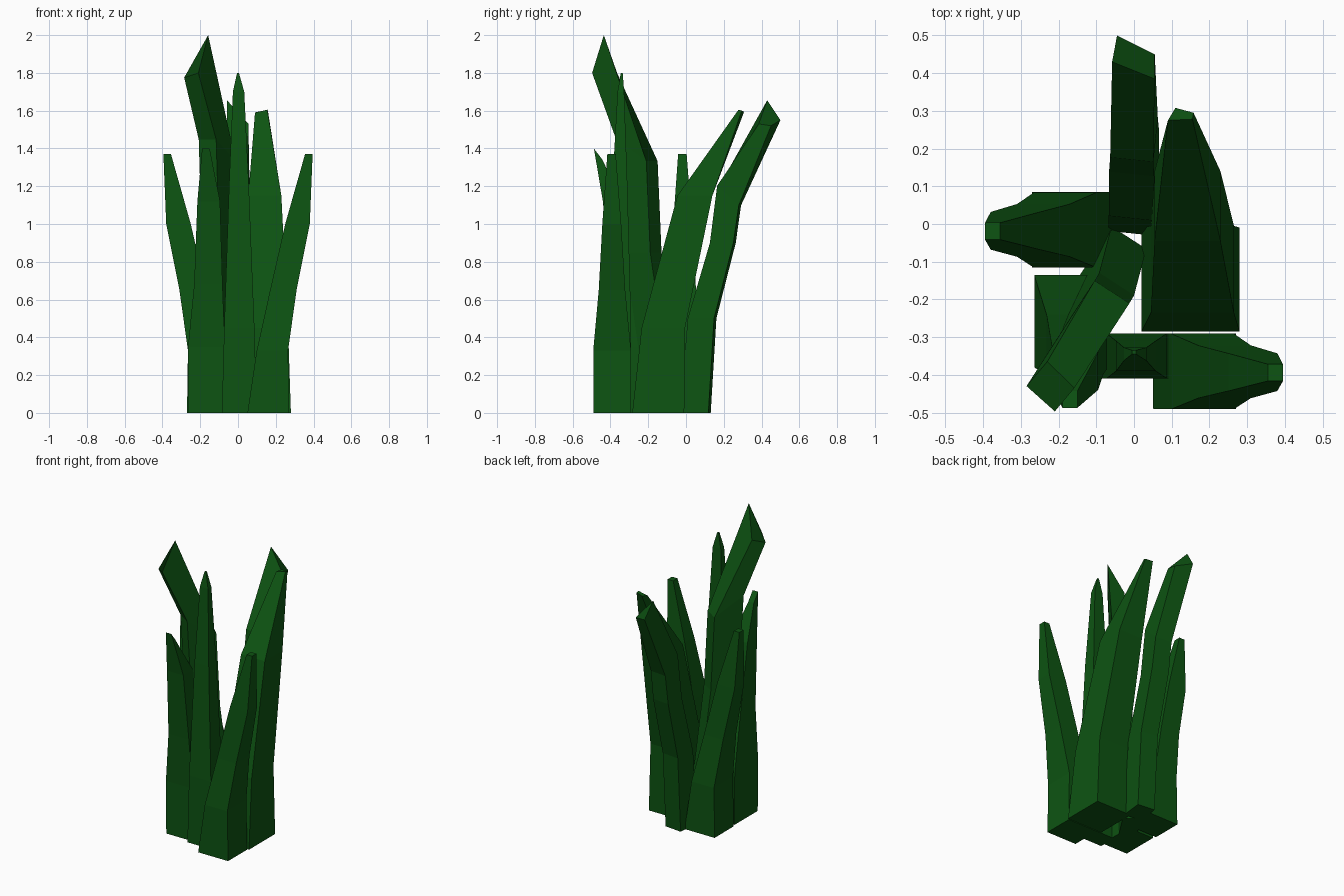
import bpy, math

green = bpy.data.materials.new("grass_green")
green.diffuse_color = (0.004, 0.088, 0.006, 1)


def blade(name, sections, turn=0, tip=()):
    """Four-sided blade lofted through (z, centre x, centre y, width, depth, tilt)
    sections, optionally ending in four explicit slanted tip corners."""
    c, s = math.cos(math.radians(turn)), math.sin(math.radians(turn))
    verts, faces = [], []
    for z, cx, cy, w, d, tilt in sections:
        for i, j in ((-1, -1), (1, -1), (1, 1), (-1, 1)):
            u, v = i * w / 2, j * d / 2
            verts.append((cx + u * c - v * s, cy + u * s + v * c, z + v * tilt))
    verts += tip
    for k in range(0, len(verts) - 4, 4):
        faces += [(k + i, k + (i + 1) % 4, k + 4 + (i + 1) % 4, k + 4 + i) for i in range(4)]
    n = len(verts)
    faces += [(3, 2, 1, 0), (n - 4, n - 3, n - 2, n - 1)]
    mesh = bpy.data.meshes.new(name)
    mesh.from_pydata(verts, [], faces)
    mesh.materials.append(green)
    obj = bpy.data.objects.new(name, mesh)
    bpy.context.collection.objects.link(obj)


# Matching pair of blades leaning out to the left and right
for name, side, y in (("right_blade", 1, -0.39), ("left_blade", -1, -0.015)):
    profile = [(0, 0.16, 0.22, 0.20), (0.33, 0.182, 0.166, 0.20), (0.65, 0.24, 0.14, 0.14),
               (1.0, 0.315, 0.13, 0.10), (1.37, 0.375, 0.04, 0.045)]
    blade(name, [(z, side * x, y - 0.003 * z, w, d, 0) for z, x, w, d in profile])

# Front left blade, curling forward
blade("front_left_blade", [
    (0, -0.167, -0.258, 0.19, 0.245, 0), (0.35, -0.167, -0.258, 0.195, 0.245, 0),
    (0.68, -0.157, -0.32, 0.15, 0.16, 0), (1.12, -0.155, -0.39, 0.12, 0.10, 0),
    (1.37, -0.17, -0.465, 0.04, 0.045, -1.3)])

# Tallest blade, bent sharply toward the front left, with a one-corner peak
blade("tall_bent_blade", [
    (0, -0.068, -0.12, 0.11, 0.20, 0), (0.85, -0.095, -0.235, 0.11, 0.18, 0),
    (1.39, -0.11, -0.26, 0.11, 0.19, -0.6)], turn=-33,
    tip=[(-0.285, -0.43, 1.775), (-0.21, -0.497, 1.8), (-0.158, -0.435, 2.0), (-0.23, -0.365, 1.8)])

# Upright front blade
blade("front_upright_blade", [
    (0, 0.007, -0.35, 0.185, 0.12, 0), (0.45, 0.007, -0.35, 0.16, 0.12, 0),
    (1.2, 0.005, -0.35, 0.105, 0.08, 0), (1.7, 0.003, -0.345, 0.06, 0.035, 0),
    (1.8, 0, -0.34, 0.01, 0.01, 0)])

# Back blade, leaning far back, with a one-corner peak
blade("back_blade", [
    (0, 0, 0.05, 0.12, 0.15, 0), (0.5, 0, 0.085, 0.12, 0.14, 0),
    (0.9, 0, 0.195, 0.12, 0.125, 0), (1.15, 0, 0.228, 0.115, 0.115, -0.9)], turn=-6,
    tip=[(-0.058, 0.43, 1.655), (0.055, 0.385, 1.53), (0.055, 0.45, 1.52), (-0.045, 0.5, 1.55)])

# Broad blade on the right, leaning back
blade("broad_blade", [
    (0, 0.15, -0.147, 0.26, 0.275, 0), (0.45, 0.155, -0.12, 0.22, 0.23, 0),
    (1.15, 0.142, 0.047, 0.175, 0.185, 0)],
    tip=[(0.09, 0.275, 1.59), (0.155, 0.278, 1.605), (0.158, 0.295, 1.6), (0.11, 0.308, 1.595)])
